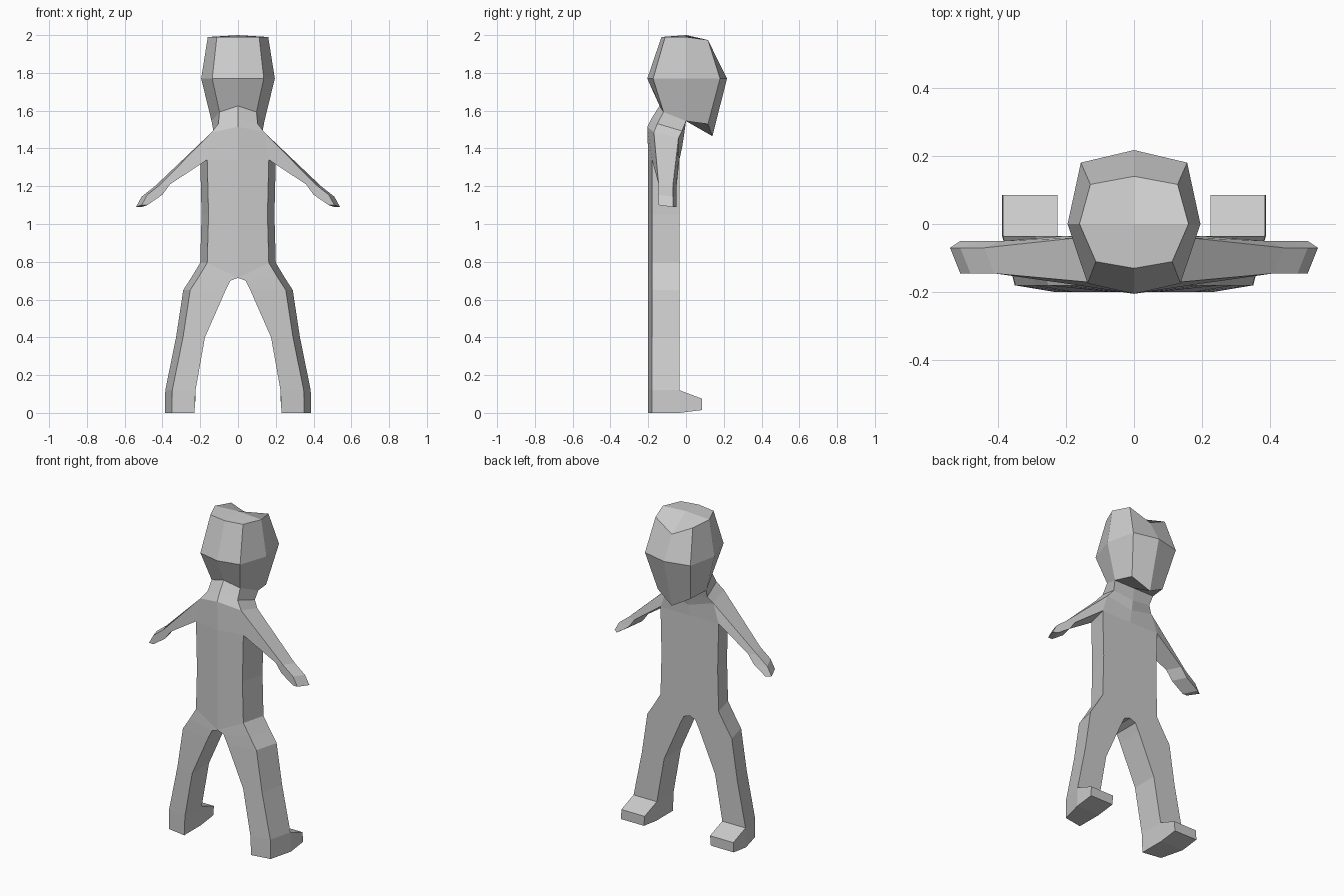
import bpy, bmesh
from mathutils import Vector

cube = bpy.data.objects.get("Cube")
if cube:
    bpy.data.objects.remove(cube, do_unlink=True)

grey = bpy.data.materials.new("plain grey")
grey.use_nodes = True
colour = (0.6, 0.6, 0.6, 1)
grey.diffuse_color = colour
grey.node_tree.nodes["Principled BSDF"].inputs["Base Color"].default_value = colour


def loft(name, rings, caps=()):
    """Skin closed rings of the left half, fan each cap from its centre, mirror."""
    bm = bmesh.new()
    loops = [[bm.verts.new(point) for point in ring] for ring in rings]

    def add_face(verts):
        # Faces lying on the mirror plane would be hidden inside the part
        if any(abs(vert.co.x) > 0.001 for vert in verts):
            bm.faces.new(verts)

    for upper, lower in zip(loops, loops[1:]):
        for i in range(len(upper)):
            add_face((upper[i - 1], upper[i], lower[i], lower[i - 1]))
    for index, centre in caps:
        loop = loops[index]
        if centre is None:
            add_face(loop)
        else:
            middle = bm.verts.new(centre)
            add_face([middle] + loop[:3])
            add_face([middle] + loop[2:])
    bmesh.ops.recalc_face_normals(bm, faces=bm.faces[:])
    mesh = bpy.data.meshes.new(name)
    bm.to_mesh(mesh)
    bm.free()
    mesh.materials.append(grey)
    obj = bpy.data.objects.new(name, mesh)
    bpy.context.collection.objects.link(obj)
    mirror = obj.modifiers.new("Mirror", "MIRROR")
    mirror.merge_threshold = 0.0005


def head_section(z, width, front, back, rise=0, drop=0):
    """Half of a long hexagon, raised at the front and lowered at the back."""
    return [Vector((0, front, z + rise)),
            Vector((width * 0.7, front * 0.85, z + rise * 0.6)),
            Vector((width, 0, z)),
            Vector((width * 0.8, back * 0.83, z - drop * 0.2)),
            Vector((0, back, z - drop))]


def body_section(z, inner, outer, lift=0):
    """Four-sided section whose outer side slants in towards the front."""
    front, corner, back = -0.2, -0.18, -0.035
    return [Vector((inner, front, z)),
            Vector((outer - 0.037, corner, z + lift)),
            Vector((outer, back, z + lift)),
            Vector((inner, back, z))]


def arm_section(x, z, width):
    """Slanted section: front top, back top, back bottom, front bottom."""
    front, back = -0.145, -0.05
    shift = Vector((0.03, 0, -0.01))
    return [Vector((x + width, front, z)),
            Vector((x + width, back - 0.02, z)) + shift,
            Vector((x, back, z)) + shift,
            Vector((x, front, z))]


# Head
crown = head_section(1.99, 0.16, -0.13, 0.14, drop=0.08)
cheek = head_section(1.77, 0.195, -0.205, 0.217)
jaw = head_section(1.545, 0.14, -0.14, 0.14, rise=0.08, drop=0.08)
crown_centre = Vector((0, 0, 2))
jaw_centre = Vector((0, 0, jaw[2].z))
loft("head", [crown, cheek, jaw], caps=[(0, crown_centre), (-1, jaw_centre)])

# Neck, pinched halfway between the jaw and the shoulders
neck_top = jaw[:3] + [jaw_centre]
shoulder = [Vector((0, -0.205, 1.515)), Vector((0.14, -0.17, 1.485)),
            Vector((0.16, -0.04, 1.455)), Vector((0, -0.02, 1.41))]
pinch = Vector((0.87, 1.05, 0.995))
neck_middle = [a.lerp(b, 0.5) * pinch for a, b in zip(neck_top, shoulder)]
loft("neck", [neck_top, neck_middle, shoulder])

# Torso, ending in the crotch arch
chest = body_section(1.34, 0, 0.2)
waist = body_section(1.05, 0, 0.193)
hip = body_section(0.715, 0, 0.2, lift=0.08)
loft("torso", [shoulder, chest, waist, hip])

# Legs
ankle = body_section(0.12, 0.225, 0.385)
sole = body_section(0, 0.23, 0.387)
loft("legs", [hip,
              body_section(0.7, 0.04, 0.245, lift=0.02),
              body_section(0.65, 0.065, 0.29),
              body_section(0.4, 0.175, 0.328),
              ankle, sole], caps=[(-1, None)])

# Feet, drawn out of the back of each ankle and flattened at the toe
heel = [sole[3], sole[2], ankle[2], ankle[3]]
toe = [Vector((p.x, p.y + 0.12, p.z * 0.5 + 0.015)) for p in heel]
loft("feet", [heel, toe], caps=[(-1, None)])

# Arms, from the shoulder slope to a pointed hand
armpit = [shoulder[1], shoulder[2], chest[2], chest[1]]
loft("arms", [armpit,
              arm_section(0.36, 1.21, 0.05),
              arm_section(0.4, 1.155, 0.08),
              arm_section(0.48, 1.1, 0.03)], caps=[(-1, None)])
